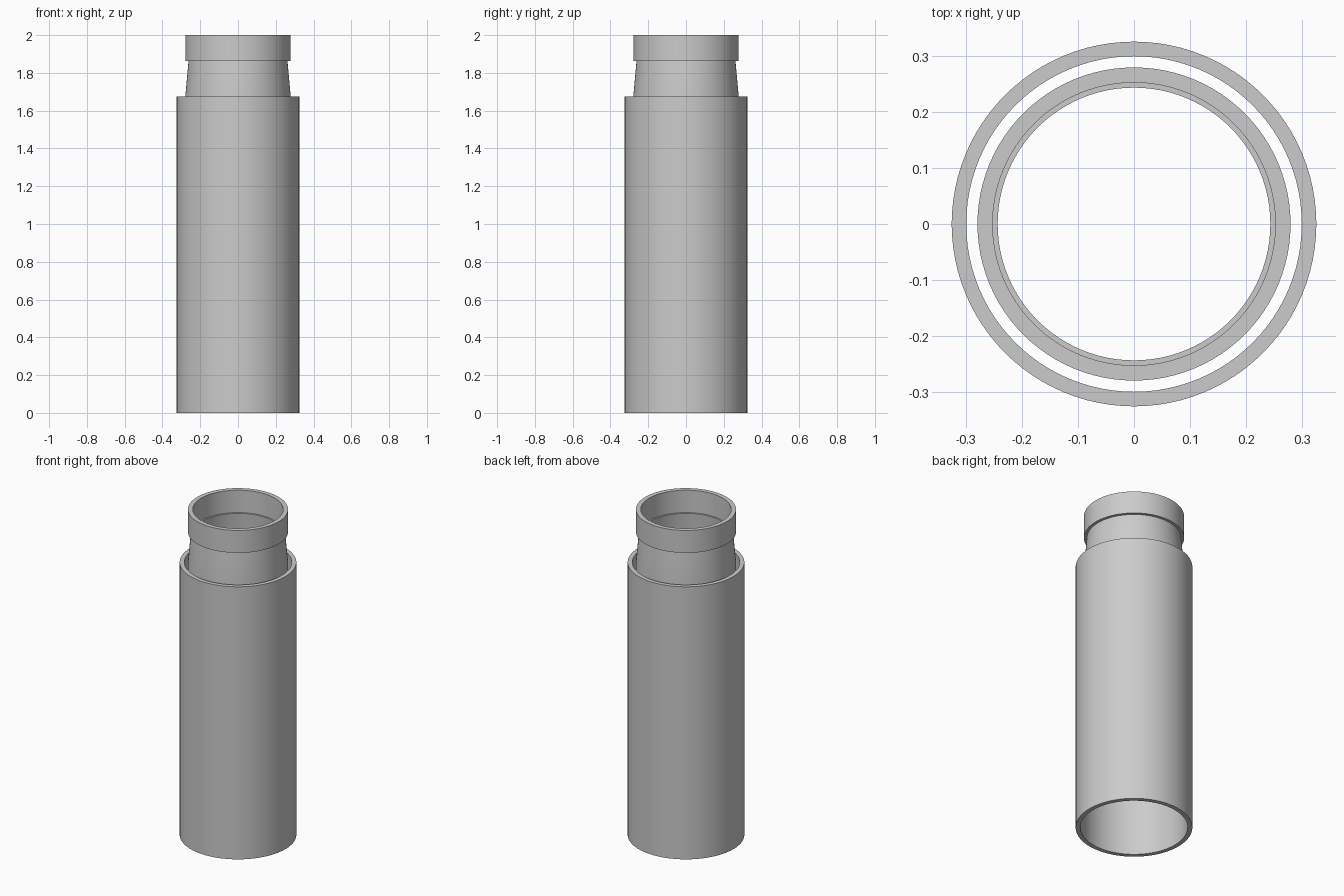
import bpy
import bmesh
import math

SEGMENTS = 96

cube = bpy.data.objects.get("Cube")
if cube:
    bpy.data.objects.remove(cube, do_unlink=True)

# Single plain grey
grey = bpy.data.materials.new("plain_grey")
grey.use_nodes = True
colour = (0.6, 0.6, 0.6, 1.0)
grey.diffuse_color = colour
grey.node_tree.nodes["Principled BSDF"].inputs["Base Color"].default_value = colour


def lathe(name, profile):
    """Spin a closed (radius, height) profile around the z axis."""
    bm = bmesh.new()
    verts = [bm.verts.new((r, 0, z)) for r, z in profile]
    edges = [bm.edges.new((v, verts[(i + 1) % len(verts)]))
             for i, v in enumerate(verts)]
    bmesh.ops.spin(bm, geom=verts + edges, cent=(0, 0, 0), axis=(0, 0, 1),
                   angle=math.tau, steps=SEGMENTS, use_merge=True)
    bmesh.ops.remove_doubles(bm, verts=bm.verts, dist=0.0001)
    bmesh.ops.recalc_face_normals(bm, faces=bm.faces)
    mesh = bpy.data.meshes.new(name)
    bm.to_mesh(mesh)
    bm.free()
    mesh.materials.append(grey)
    obj = bpy.data.objects.new(name, mesh)
    bpy.context.collection.objects.link(obj)
    bpy.ops.object.select_all(action="DESELECT")
    obj.select_set(True)
    bpy.context.view_layer.objects.active = obj
    # The low limit keeps the slight bend of the neck crisp
    bpy.ops.object.shade_smooth_by_angle(angle=math.radians(30))
    return obj


# Open outer sleeve
lathe("outer_tube", [(0.325, 0), (0.325, 1.675), (0.299, 1.675), (0.299, 0)])

# Inner piece: collar, inner ledge, and tapered neck dropping into the sleeve
lathe("collar_and_neck", [
    (0.279, 2.0), (0.279, 1.862), (0.262, 1.862),
    (0.279, 1.675), (0.279, 1.62), (0.261, 1.62), (0.261, 1.675),
    (0.243, 1.862), (0.252, 1.862), (0.252, 2.0),
])
